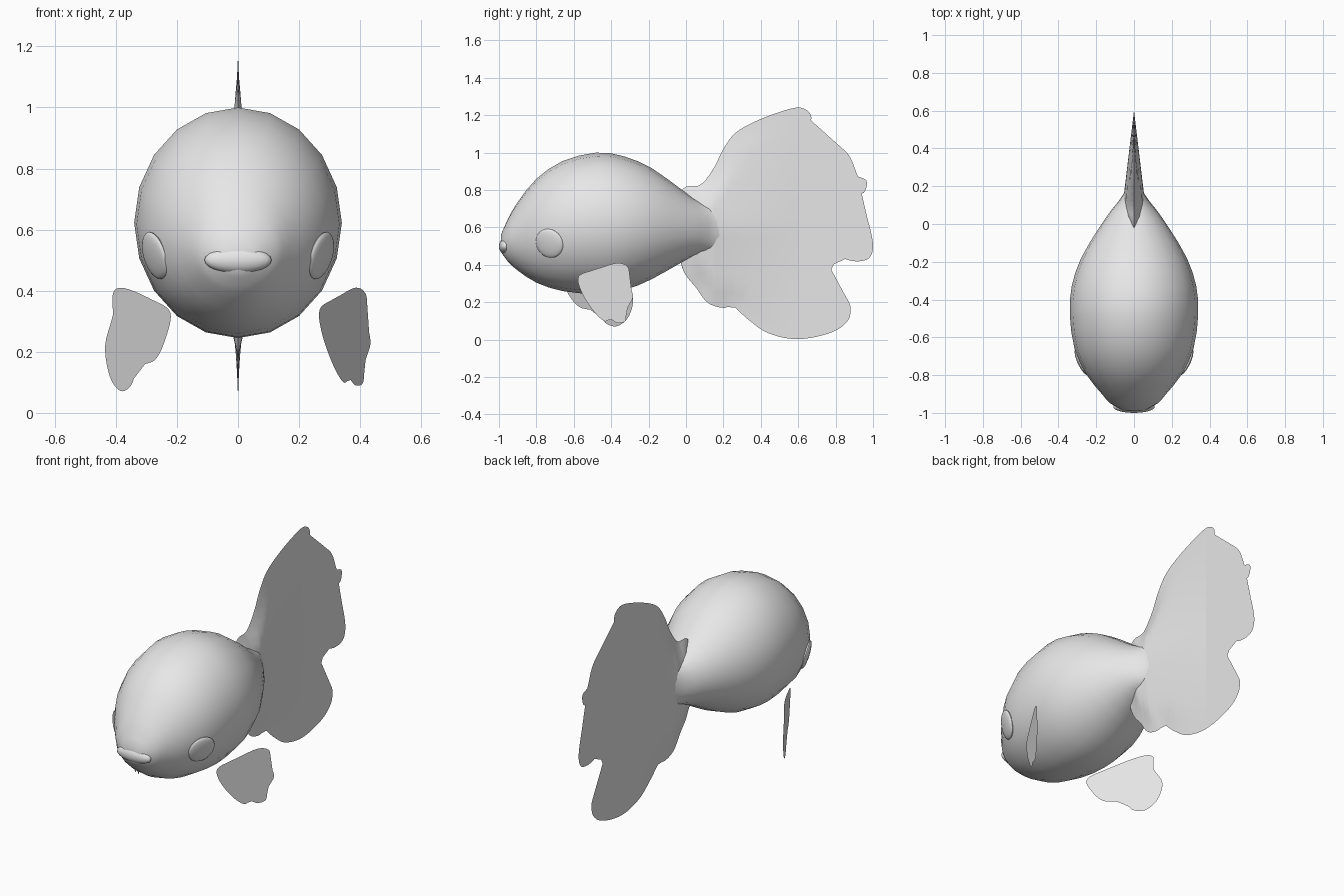
import bpy
import bmesh
from math import sin, cos, pi
from mathutils import Vector

if "Cube" in bpy.data.objects:
    bpy.data.objects.remove(bpy.data.objects["Cube"])

grey = bpy.data.materials.new("plain_grey")
grey.use_nodes = True
grey.diffuse_color = (0.8, 0.8, 0.8, 1)
grey.node_tree.nodes["Principled BSDF"].inputs["Base Color"].default_value = (0.8, 0.8, 0.8, 1)


def finish(bm, name, angle=0.9):
    """Turn a bmesh into a smooth-shaded object."""
    mesh = bpy.data.meshes.new(name)
    bm.to_mesh(mesh)
    bm.free()
    mesh.materials.append(grey)
    obj = bpy.data.objects.new(name, mesh)
    bpy.context.collection.objects.link(obj)
    bpy.ops.object.select_all(action="DESELECT")
    obj.select_set(True)
    bpy.context.view_layer.objects.active = obj
    bpy.ops.object.shade_smooth_by_angle(angle=angle)
    return obj


def spline(points, steps, closed=True):
    """Catmull-Rom curve through the points."""
    pts = [Vector(p) for p in points]
    n = len(pts)
    pick = (lambda i: pts[i % n]) if closed else (lambda i: pts[max(0, min(n - 1, i))])
    out = []
    for i in range(n if closed else n - 1):
        a, b, c, d = (pick(i + k) for k in (-1, 0, 1, 2))
        for s in range(steps):
            t = s / steps
            out.append(0.5 * (2 * b + (c - a) * t + (2 * a - 5 * b + 4 * c - d) * t * t
                              + (3 * b - a - 3 * c + d) * t ** 3))
    if not closed:
        out.append(pts[-1])
    return out


# Body: elliptical rings, each (y, bottom, top, half width)
stations = [(-.99, .47, .56, .05), (-.95, .415, .65, .125), (-.9, .37, .735, .17),
            (-.8, .305, .86, .25), (-.66, .26, .955, .315), (-.48, .245, 1, .34),
            (-.33, .265, .98, .33), (-.18, .325, .915, .28), (-.02, .415, .8, .185),
            (.08, .46, .735, .115), (.16, .47, .72, .055), (.26, .5, .7, .03)]
SIDES = 20
bm = bmesh.new()
rings = []
for y, low, high, half in [tuple(v) for v in spline(stations, 2, closed=False)]:
    rings.append([bm.verts.new((half * sin(2 * pi * i / SIDES), y,
                                (low + high) / 2 + (high - low) / 2 * cos(2 * pi * i / SIDES)))
                  for i in range(SIDES)])
for a, b in zip(rings, rings[1:]):
    for i in range(SIDES):
        j = (i + 1) % SIDES
        bm.faces.new((a[i], a[j], b[j], b[i]))
bm.faces.new(rings[0])
bm.faces.new(rings[-1])
bmesh.ops.recalc_face_normals(bm, faces=bm.faces)
finish(bm, "body")


def ellipsoid(name, centre, radii, facing=None):
    bm = bmesh.new()
    bmesh.ops.create_uvsphere(bm, u_segments=24, v_segments=12, radius=1)
    bmesh.ops.scale(bm, vec=radii, verts=bm.verts)
    if facing:
        turn = Vector((0, 0, 1)).rotation_difference(Vector(facing))
        bmesh.ops.rotate(bm, matrix=turn.to_matrix(), verts=bm.verts)
    bmesh.ops.translate(bm, vec=centre, verts=bm.verts)
    finish(bm, name)


# Lips and eyes
ellipsoid("lips", (0, -.968, .5), (.11, .032, .042))
for side, label in ((1, "left"), (-1, "right")):
    ellipsoid(label + "_eye", (side * .272, -.73, .515), (.08, .08, .018),
              (side * .87, -.42, -.26))

# Tail outline (y, z), from the upper root round to the lower root
tail = [(-.03, .78), (.08, .83), (.15, .92), (.2, 1.02), (.27, 1.11), (.4, 1.18),
        (.56, 1.235), (.63, 1.235), (.67, 1.19), (.65, 1.09), (.69, 1.068), (.78, 1.05),
        (.85, 1.01), (.89, .95), (.91, .88), (.965, .85), (.95, .785), (.88, .785),
        (.94, .72), (.975, .63), (1, .5), (.97, .43), (.87, .425), (.76, .49),
        (.68, .55), (.7, .5), (.76, .42), (.765, .27), (.79, .18), (.87, .2),
        (.87, .11), (.78, .04), (.6, .003), (.44, .035), (.33, .11), (.25, .18),
        (.2, .17), (.12, .195), (.06, .27), (-.03, .42)]
rim = spline([(0, y, z) for y, z in tail], 6)
THIN = 0.6  # the thick root ends here and a single sheet goes on

bm = bmesh.new()
bm.faces.new([bm.verts.new(p) for p in rim])
bmesh.ops.triangulate(bm, faces=bm.faces)
for axis in (Vector((0, 1, 0)), Vector((0, 0, 1))):
    for k in range(1, 25):
        bmesh.ops.bisect_plane(bm, geom=bm.verts[:] + bm.edges[:] + bm.faces[:],
                               dist=1e-5, plane_co=axis * k * 0.05, plane_no=axis)
for v in bm.verts:
    if v.is_boundary or v.co.y >= THIN - 1e-4:
        continue
    gap = min((v.co - p).length for p in rim)
    along = min(1, (THIN - v.co.y) / 0.45)
    across = max(0, 1 - abs(v.co.z - 0.61) / 0.6)
    v.co.x = 0.055 * along * across * min(1, gap / 0.1)
root = [f for f in bm.faces if f.calc_center_median().y < THIN]
if sum(f.normal.x for f in root) < 0:
    bmesh.ops.reverse_faces(bm, faces=bm.faces[:])
copy = bmesh.ops.duplicate(bm, geom=root)["geom"]
for v in [g for g in copy if isinstance(g, bmesh.types.BMVert)]:
    v.co.x *= -1
bmesh.ops.reverse_faces(bm, faces=[g for g in copy if isinstance(g, bmesh.types.BMFace)])
bmesh.ops.remove_doubles(bm, verts=bm.verts, dist=1e-5)
finish(bm, "tail_fin")


def side_fin(name, side, start_x, start_y, outline):
    """Thin scalloped sheet sweeping outward and back."""
    pts = spline([(side * x, start_y + (x - start_x) * 1.75, z) for x, z in outline], 5)
    bm = bmesh.new()
    bm.faces.new([bm.verts.new(p) for p in pts])
    bmesh.ops.triangulate(bm, faces=bm.faces)
    finish(bm, name)


# Side fins, outlined by (distance from centre, z)
side_fin("left_side_fin", 1, .27, -.57,
         [(.268, .34), (.32, .375), (.385, .41), (.42, .385), (.418, .32), (.434, .23),
          (.415, .17), (.41, .1), (.385, .09), (.365, .11), (.345, .1), (.31, .16), (.275, .26)])
side_fin("right_side_fin", -1, .225, -.65,
         [(.222, .33), (.28, .37), (.37, .408), (.408, .395), (.41, .32), (.435, .22),
          (.42, .12), (.385, .072), (.35, .09), (.325, .15), (.27, .175), (.235, .25)])
